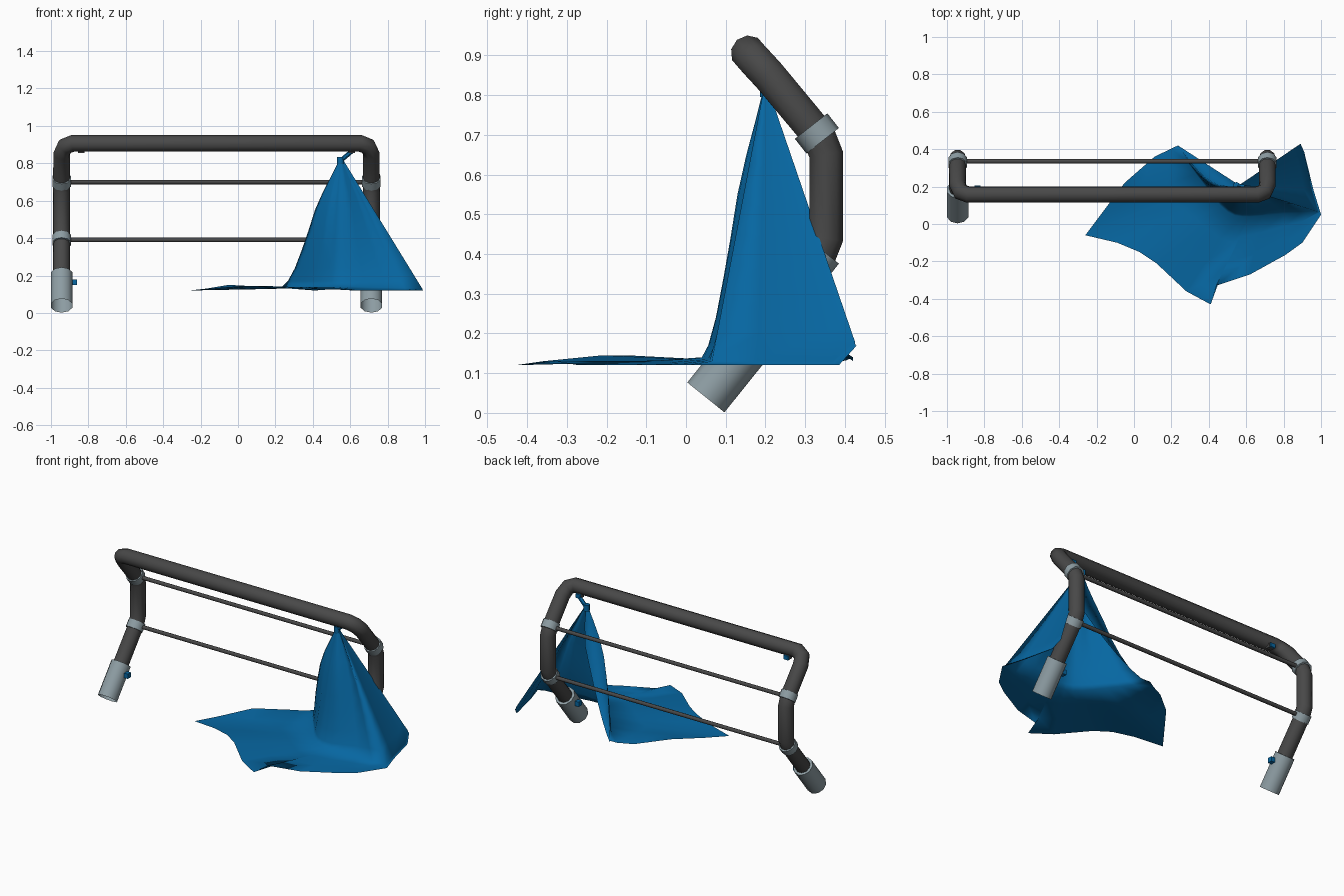
import bpy
import bmesh
import math
from mathutils import Vector

cube = bpy.data.objects.get("Cube")
if cube:
    bpy.data.objects.remove(cube)


def material(name, rgb):
    mat = bpy.data.materials.new(name)
    mat.use_nodes = True
    mat.diffuse_color = (*rgb, 1)
    mat.node_tree.nodes["Principled BSDF"].inputs["Base Color"].default_value = (*rgb, 1)
    return mat


dark = material("dark grey", (0.065, 0.065, 0.065))
steel = material("pale steel", (0.27, 0.34, 0.37))
blue = material("blue cloth", (0.002, 0.135, 0.36))


def finish(name, mat, angle=50):
    obj = bpy.context.object
    obj.name = name
    obj.data.materials.append(mat)
    bpy.ops.object.shade_smooth_by_angle(angle=math.radians(angle))
    return obj


def rod(name, a, b, radius, mat, sides=10):
    a, b = Vector(a), Vector(b)
    bpy.ops.mesh.primitive_cylinder_add(vertices=sides, radius=radius,
                                        depth=(b - a).length, location=(a + b) / 2)
    obj = bpy.context.object
    obj.rotation_euler = (b - a).to_track_quat('Z', 'Y').to_euler()
    return finish(name, mat)


def open_start(obj):
    # remove the cap at the start of a rod
    bm = bmesh.new()
    bm.from_mesh(obj.data)
    caps = [f for f in bm.faces if f.normal.z < -0.9]
    bmesh.ops.delete(bm, geom=caps, context='FACES_ONLY')
    bm.to_mesh(obj.data)
    bm.free()


def block(name, centre, size, mat):
    bpy.ops.mesh.primitive_cube_add(size=1, location=centre)
    bpy.context.object.scale = size
    return finish(name, mat, 30)


def pipe(name, points, radius, mat):
    curve = bpy.data.curves.new(name, 'CURVE')
    curve.dimensions = '3D'
    curve.bevel_depth = radius
    curve.bevel_resolution = 3
    curve.use_fill_caps = True
    spline = curve.splines.new('POLY')
    spline.points.add(len(points) - 1)
    for p, co in zip(spline.points, points):
        p.co = (*co, 1)
    obj = bpy.data.objects.new(name, curve)
    bpy.context.collection.objects.link(obj)
    bpy.ops.object.select_all(action='DESELECT')
    obj.select_set(True)
    bpy.context.view_layer.objects.active = obj
    bpy.ops.object.convert(target='MESH')
    return finish(name, mat, 60)


# Bent tubular frame, symmetric about x = MID
MID, HALF = -0.115, 0.828
# offset inward from the leg axis, y, z
side = [(0, 0.165, 0.182), (0, 0.333, 0.39), (0, 0.353, 0.44), (0, 0.353, 0.65),
        (0, 0.333, 0.70), (0, 0.208, 0.85), (0.016, 0.171, 0.89), (0.058, 0.157, 0.906)]
left_half = [(MID - HALF + d, y, z) for d, y, z in side]
right_half = [(MID + HALF - d, y, z) for d, y, z in reversed(side)]
pipe("tube_frame", left_half + right_half, 0.045, dark)

# Cross rods
for label, z in (("lower", 0.39), ("upper", 0.70)):
    rod(label + "_cross_rod", (MID - HALF, 0.335, z), (MID + HALF, 0.335, z), 0.012, dark, 8)

# Foot sleeves, collars, buttons and bar clips on each side
for label, s in (("right", -1), ("left", 1)):
    x = MID + s * HALF
    open_start(rod(label + "_foot_sleeve", (x, 0.05, 0.039), (x, 0.185, 0.207), 0.06, steel))
    rod(label + "_lower_collar", (x, 0.315, 0.371), (x, 0.344, 0.408), 0.052, steel)
    rod(label + "_upper_collar", (x, 0.344, 0.685), (x, 0.315, 0.722), 0.052, steel)
    block(label + "_sleeve_button", (x - s * 0.065, 0.15, 0.165), (0.035, 0.03, 0.03), blue)
    block(label + "_clip_base", (x - s * 0.105, 0.183, 0.869), (0.035, 0.03, 0.026), dark)
    block(label + "_clip_button", (x - s * 0.105, 0.202, 0.868), (0.032, 0.01, 0.025), blue)

# Draped cloth: (rim x, rim y, rim z, base x, base y), back left round the front
columns = [
    (0.11, 0.36, 0.13, 0.235, 0.42), (-0.05, 0.22, 0.15, 0.28, 0.34),
    (-0.17, 0.06, 0.13, 0.33, 0.27), (-0.26, -0.06, 0.12, 0.38, 0.205),
    (-0.09, -0.10, 0.135, 0.42, 0.15), (0.03, -0.15, 0.145, 0.46, 0.10),
    (0.12, -0.21, 0.145, 0.50, 0.065), (0.28, -0.36, 0.13, 0.54, 0.045),
    (0.41, -0.43, 0.12, 0.58, 0.04), (0.44, -0.33, 0.13, 0.62, 0.04),
    (0.62, -0.27, 0.12, 0.69, 0.045), (0.81, -0.165, 0.12, 0.80, 0.055),
    (0.90, -0.10, 0.12, 0.89, 0.06), (1.0, 0.05, 0.12, 0.985, 0.065),
    (0.96, 0.18, 0.12, 0.95, 0.18), (0.91, 0.385, 0.12, 0.91, 0.37),
    (0.89, 0.43, 0.17, 0.885, 0.425)]
apex = Vector((0.55, 0.2))
TOP = 0.81
# (share of the way from base to apex, height) for the flared side
rises = [(0, 0.14), (0.1, 0.17), (0.22, 0.24), (0.34, 0.34), (0.45, 0.44),
         (0.56, 0.55), (0.70, 0.65), (0.85, 0.74), (0.96, TOP)]
rows = len(rises) + 3

# Loose back flap: its free edge runs from the back corner up to the apex
corner = (0.235, 0.42, 0.13)
verts = [corner] * 3
for t, z in rises:
    x = 0.235 + 0.34 * min(t / 0.75, 1)
    lift = 0.13 + (TOP - 0.13) * (t / 0.96) ** 1.35
    verts.append((x - 0.02 * max(t - 0.75, 0) / 0.21, 0.42 - 0.54 * (x - 0.235) * 1.2, lift))

for i, (rx, ry, rz, bx, by) in enumerate(columns):
    rim, base = Vector((rx, ry)), Vector((bx, by))
    # the right-hand panel hangs straight, the rest flares at the foot
    taut = min(max((i - 9) / 4, 0), 1)
    foot = rz + 0.01
    verts.append((*rim, rz))
    for t in (0.35, 0.7):
        verts.append((*rim.lerp(base, t), rz + (0.132 - rz) * t * (1 - taut)))
    for t, z in rises:
        p = base.lerp(apex, t)
        # diagonal valley fold on the front right
        if i in (11, 12):
            p.y += 0.03 * math.sin(math.pi * t)
        # the back left fold sags inward
        if i < 5:
            p.y -= (0.07 - 0.012 * i) * math.sin(math.pi * t)
        straight = foot + (TOP - foot) * t / 0.96
        verts.append((*p, z + (straight - z) * taut))
faces = []
for i in range(len(columns)):
    # the flap has no skirt rows
    for j in range(3 if i == 0 else 0, rows - 1):
        k = i * rows + j
        faces.append((k, k + rows, k + rows + 1, k + 1))
mesh = bpy.data.meshes.new("draped_cloth")
mesh.from_pydata(verts, [], faces)
mesh.materials.append(blue)
bm = bmesh.new()
bm.from_mesh(mesh)
bmesh.ops.delete(bm, geom=[v for v in bm.verts if not v.link_faces], context='VERTS')
bm.to_mesh(mesh)
bm.free()
mesh.shade_smooth()
cloth = bpy.data.objects.new("draped_cloth", mesh)
bpy.context.collection.objects.link(cloth)

# Knot and strap tying the cloth to the bar
rod("cloth_knot", (0.548, 0.205, 0.795), (0.548, 0.205, 0.833), 0.019, blue, 8)
rod("cloth_strap", (0.55, 0.205, 0.815), (0.615, 0.195, 0.87), 0.012, blue, 6)
